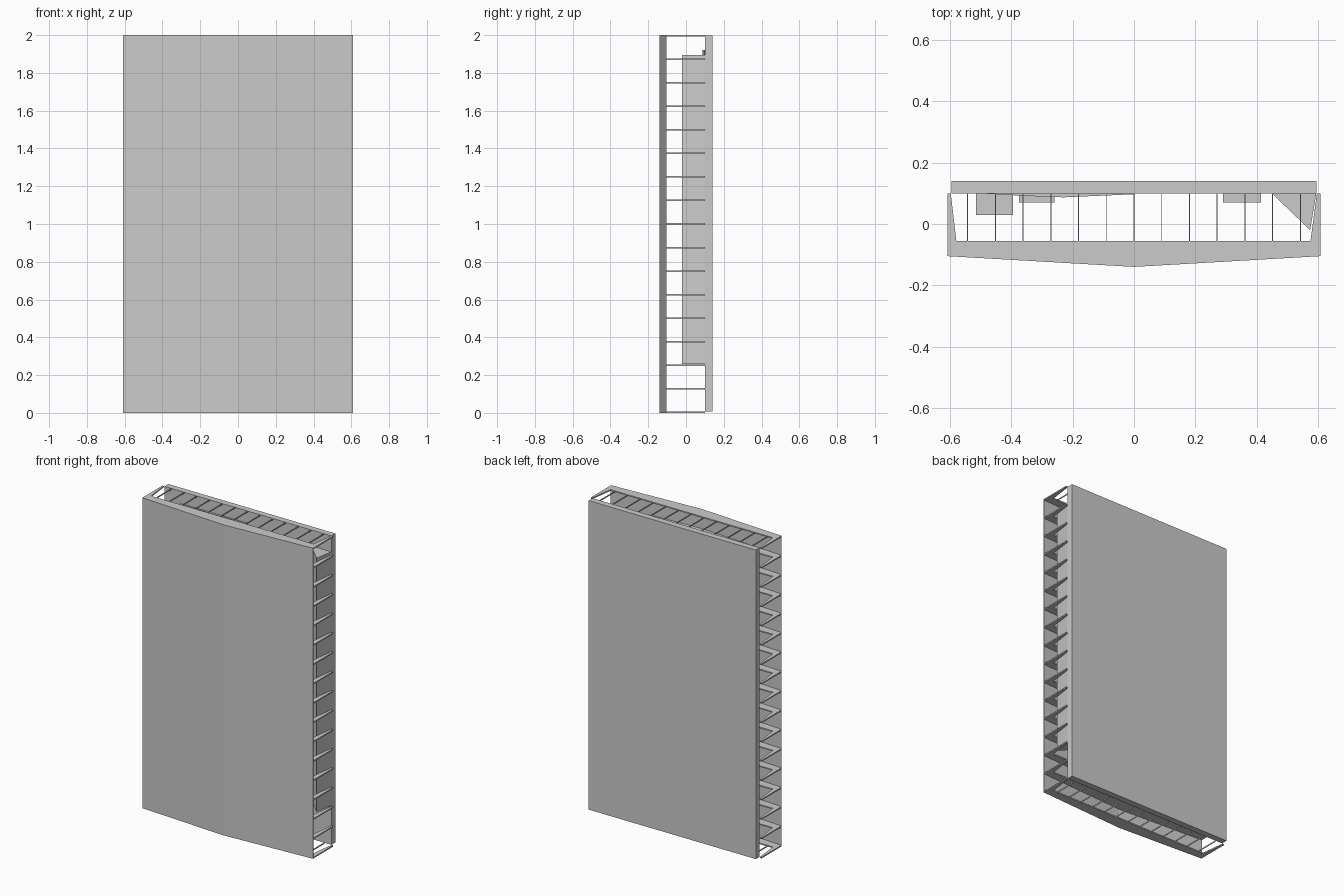
import bpy, bmesh

if "Cube" in bpy.data.objects:
    bpy.data.objects.remove(bpy.data.objects["Cube"])


def prism(name, pts, z0, z1):
    """Extrude an xy outline from z0 to z1."""
    bm = bmesh.new()
    face = bm.faces.new([bm.verts.new((x, y, z0)) for x, y in pts])
    ext = bmesh.ops.extrude_face_region(bm, geom=[face])
    for v in ext["geom"]:
        if isinstance(v, bmesh.types.BMVert):
            v.co.z = z1
    bmesh.ops.recalc_face_normals(bm, faces=bm.faces)
    me = bpy.data.meshes.new(name)
    bm.to_mesh(me)
    bm.free()
    ob = bpy.data.objects.new(name, me)
    bpy.context.collection.objects.link(ob)
    return ob


def box(name, x0, x1, y0, y1, z0, z1):
    return prism(name, [(x0, y0), (x1, y0), (x1, y1), (x0, y1)], z0, z1)


# Front skin, creased along the centre line
prism("front_panel", [(-0.608, -0.105), (0, -0.14), (0.608, -0.105),
                      (0.608, -0.102), (0, -0.137), (-0.608, -0.102)], 0, 2)

# Back slab
box("back_slab", -0.595, 0.595, 0.1, 0.14, 0.008, 1.998)

# Seventeen U-shaped ribs, open at the back
rib = [(-0.608, 0.1), (-0.608, -0.103), (0, -0.138), (0.608, -0.103),
       (0.608, 0.1), (0.597, 0.1), (0.576, -0.055), (-0.58, -0.055), (-0.598, 0.1)]
THICK = 0.008
levels = [i * (2 - THICK) / 16 for i in range(17)]
for z in levels:
    prism("rib", rib, z, z + THICK)

# Grille bars across the top and bottom openings
for z in (levels[0], levels[-1]):
    for k in range(-6, 7):
        box("grille_bar", k * 0.0905 - 0.0015, k * 0.0905 + 0.0015,
            -0.055, 0.1, z, z + THICK)

# Tall wedge-shaped duct at the right end
prism("corner_duct", [(0.45, 0.1), (0.575, -0.02), (0.595, 0.1)], 0.26, 1.895)

# Fittings on the inner face of the slab
box("large_fitting", -0.515, -0.395, 0.03, 0.1, 0.95, 1.07)
box("small_fitting", -0.375, -0.26, 0.07, 0.1, 0.95, 1.07)
box("right_fitting", 0.29, 0.415, 0.07, 0.1, 0.95, 1.07)
prism("bowed_panel", [(-0.5, 0.1), (-0.36, 0.092), (-0.23, 0.087), (0, 0.097), (0, 0.1)],
      1.4, 1.92)
